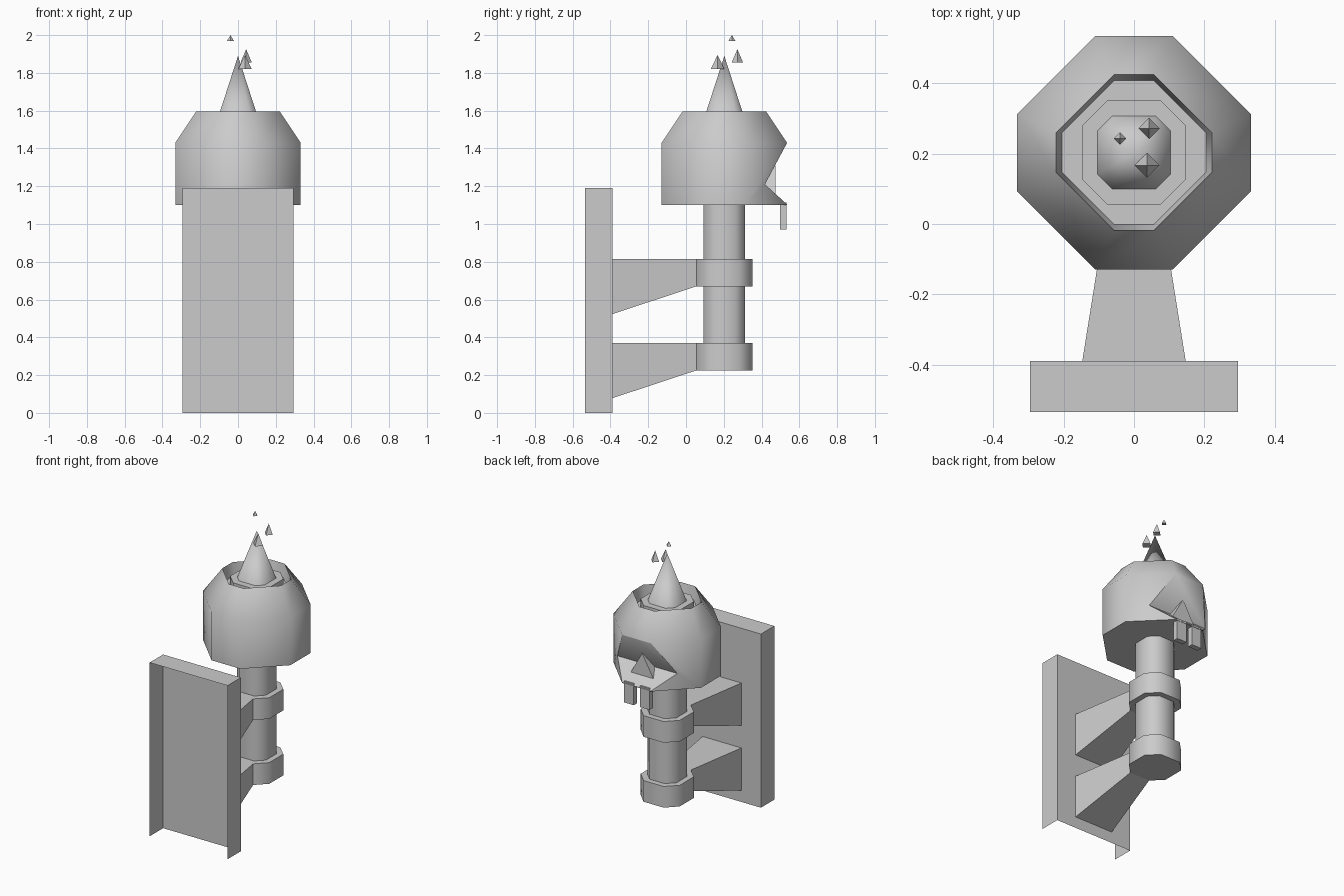
import bpy, bmesh, math

if "Cube" in bpy.data.objects:
    bpy.data.objects.remove(bpy.data.objects["Cube"])

CY = 0.203  # y of the torch axis


def finish(name, bm, angle=0):
    bmesh.ops.recalc_face_normals(bm, faces=bm.faces)
    me = bpy.data.meshes.new(name)
    bm.to_mesh(me)
    bm.free()
    ob = bpy.data.objects.new(name, me)
    bpy.context.collection.objects.link(ob)
    if angle:
        smooth(ob, angle)
    return ob


def smooth(ob, angle):
    bpy.ops.object.select_all(action='DESELECT')
    ob.select_set(True)
    bpy.context.view_layer.objects.active = ob
    bpy.ops.object.shade_smooth_by_angle(angle=math.radians(angle))


def octagon(r, f):
    """Chamfered square: reach r, half flat side f."""
    return [(f, -r), (r, -f), (r, f), (f, r), (-f, r), (-r, f), (-r, -f), (-f, -r)]


def stack(name, levels, tip=None, angle=50):
    """Loft chamfered squares (reach, half flat, z), optionally to a point."""
    bm = bmesh.new()
    rings = [[bm.verts.new((x, y + CY, z)) for x, y in octagon(r, f)] for r, f, z in levels]
    for a, b in zip(rings, rings[1:]):
        for i in range(8):
            j = (i + 1) % 8
            bm.faces.new((a[i], a[j], b[j], b[i]))
    bm.faces.new(rings[0][::-1])
    if tip is None:
        bm.faces.new(rings[-1])
    else:
        t = bm.verts.new((0, CY, tip))
        for i in range(8):
            bm.faces.new((rings[-1][i], rings[-1][(i + 1) % 8], t))
    return finish(name, bm, angle)


def prism(name, a, b):
    """Solid between two matching outlines."""
    bm = bmesh.new()
    va = [bm.verts.new(p) for p in a]
    vb = [bm.verts.new(p) for p in b]
    n = len(va)
    bm.faces.new(va)
    bm.faces.new(vb[::-1])
    for i in range(n):
        j = (i + 1) % n
        bm.faces.new((va[i], vb[i], vb[j], va[j]))
    return finish(name, bm)


def rect(w, y, z0, z1):
    return [(-w, y, z0), (w, y, z0), (w, y, z1), (-w, y, z1)]


# wall plate: open at the wall side and underneath
bm = bmesh.new()
f = [bm.verts.new(p) for p in rect(0.295, -0.535, 0, 1.19)]
b = [bm.verts.new(p) for p in rect(0.295, -0.39, 0, 1.19)]
bm.faces.new((b[1], b[0], b[3], b[2]))
bm.faces.new((f[1], b[1], b[2], f[2]))
bm.faces.new((f[3], f[2], b[2], b[3]))
bm.faces.new((b[0], f[0], f[3], b[3]))
me = bpy.data.meshes.new("wall_plate")
bm.to_mesh(me)
bm.free()
bpy.context.collection.objects.link(bpy.data.objects.new("wall_plate", me))

# two bracket arms with collars
for label, z in (("lower", 0.225), ("upper", 0.67)):
    prism(label + "_arm", rect(0.147, -0.39, z - 0.147, z + 0.145),
          rect(0.076, CY - 0.148, z, z + 0.145))
    stack(label + "_collar", [(0.148, 0.076, z), (0.148, 0.076, z + 0.145)])

# shaft
stack("shaft", [(0.11, 0.057, 0.3), (0.11, 0.057, 1.55)])

# skull-shaped bowl with sunken rim
bowl = stack("skull_bowl", [(0.332, 0.11, 1.10), (0.332, 0.11, 1.43),
                            (0.222, 0.056, 1.595), (0.205, 0.056, 1.51)])

# wedge cut out of the back for the eye sockets
wedge = [(0.418, 1.21), (0.60, 1.045), (0.60, 1.551)]
cutter = prism("socket_cutter", [(-0.5, y, z) for y, z in wedge],
               [(0.5, y, z) for y, z in wedge])
mod = bowl.modifiers.new("sockets", 'BOOLEAN')
mod.object = cutter
mod.operation = 'DIFFERENCE'
mod.solver = 'EXACT'
bpy.ops.object.select_all(action='DESELECT')
bowl.select_set(True)
bpy.context.view_layer.objects.active = bowl
bpy.ops.object.modifier_apply(modifier=mod.name)
bpy.data.objects.remove(cutter)
smooth(bowl, 50)

# nose and teeth
nose = [(-0.09, 1.15), (0.09, 1.15), (0, 1.31)]
prism("nose", [(x, 0.40, z) for x, z in nose], [(x, 0.475, z) for x, z in nose])
for side, x in (("left", -0.06), ("right", 0.06)):
    prism(side + "_tooth",
          [(x + p[0], p[1], p[2]) for p in rect(0.037, 0.497, 0.97, 1.115)],
          [(x + p[0], p[1], p[2]) for p in rect(0.037, 0.533, 0.97, 1.115)])

# inner collar and flame
stack("flame_collar", [(0.148, 0.076, 1.50), (0.148, 0.076, 1.57)])
stack("flame", [(0.11, 0.066, 1.55)], tip=1.89)

# floating sparks
for i, (x, y, z, r, h) in enumerate([(-0.04, 0.243, 1.97, 0.018, 0.03),
                                     (0.043, 0.272, 1.855, 0.030, 0.07),
                                     (0.037, 0.167, 1.82, 0.036, 0.075)]):
    bpy.ops.mesh.primitive_cone_add(vertices=4, radius1=r, radius2=0, depth=h,
                                    location=(x, y, z + h / 2))
    bpy.context.object.name = "spark_%d" % (i + 1)
